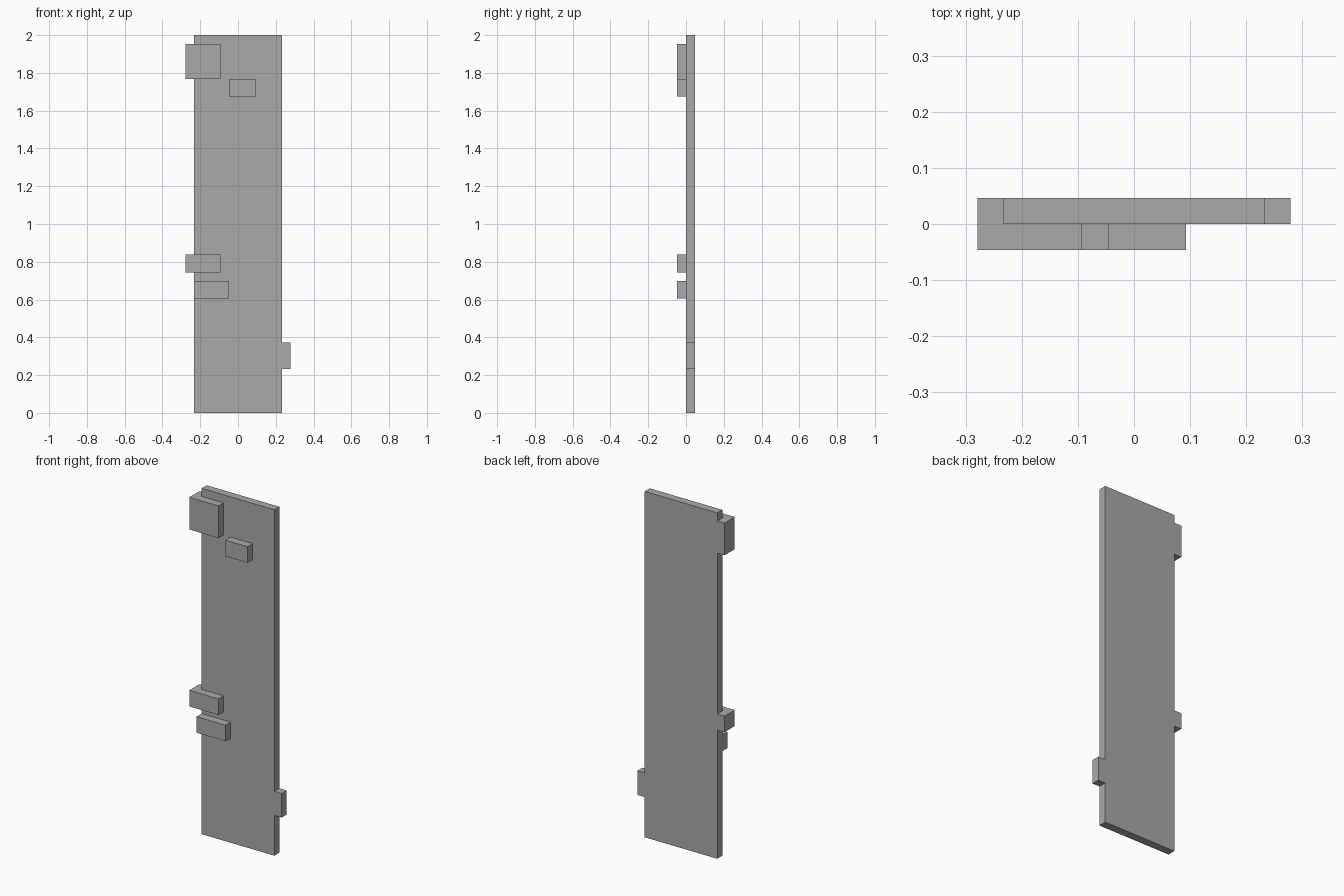
import bpy
import bmesh

cube = bpy.data.objects.get("Cube")
if cube:
    bpy.data.objects.remove(cube, do_unlink=True)

U = 2 / 43  # thickness of the panel, used as the module for every part

grey = bpy.data.materials.new("mid_grey")
grey.use_nodes = True
colour = (0.4, 0.4, 0.4, 1)
grey.diffuse_color = colour
grey.node_tree.nodes["Principled BSDF"].inputs["Base Color"].default_value = colour


def extrude_plan(name, plan, z0, z1):
    """Extrude a plan outline (x, y in modules) from z0 up to z1."""
    bm = bmesh.new()
    face = bm.faces.new([bm.verts.new((x * U, y * U, z0 * U)) for x, y in plan])
    top = bmesh.ops.extrude_face_region(bm, geom=[face])["geom"]
    verts = [v for v in top if isinstance(v, bmesh.types.BMVert)]
    bmesh.ops.translate(bm, verts=verts, vec=(0, 0, (z1 - z0) * U))
    bmesh.ops.recalc_face_normals(bm, faces=bm.faces)
    mesh = bpy.data.meshes.new(name)
    bm.to_mesh(mesh)
    bm.free()
    mesh.materials.append(grey)
    obj = bpy.data.objects.new(name, mesh)
    bpy.context.collection.objects.link(obj)
    return obj


def box_plan(x0, x1, y0, y1):
    return [(x0, y0), (x1, y0), (x1, y1), (x0, y1)]


# Tall flat panel
extrude_plan("panel", box_plan(-5, 5, 0, 1), 0, 43)

# Blocks that hook around the right edge, flush with the back
hook = [(-6, -1), (-2, -1), (-2, 0), (-5, 0), (-5, 1), (-6, 1)]
extrude_plan("upper_edge_block", hook, 38, 42)
extrude_plan("middle_edge_block", hook, 16, 18)

# Blocks standing on the front face
extrude_plan("upper_front_block", box_plan(-1, 2, -1, 0), 36, 38)
extrude_plan("lower_front_block", box_plan(-5, -1, -1, 0), 13, 15)

# Tab on the left edge
extrude_plan("side_tab", box_plan(5, 6, 0, 1), 5, 8)
